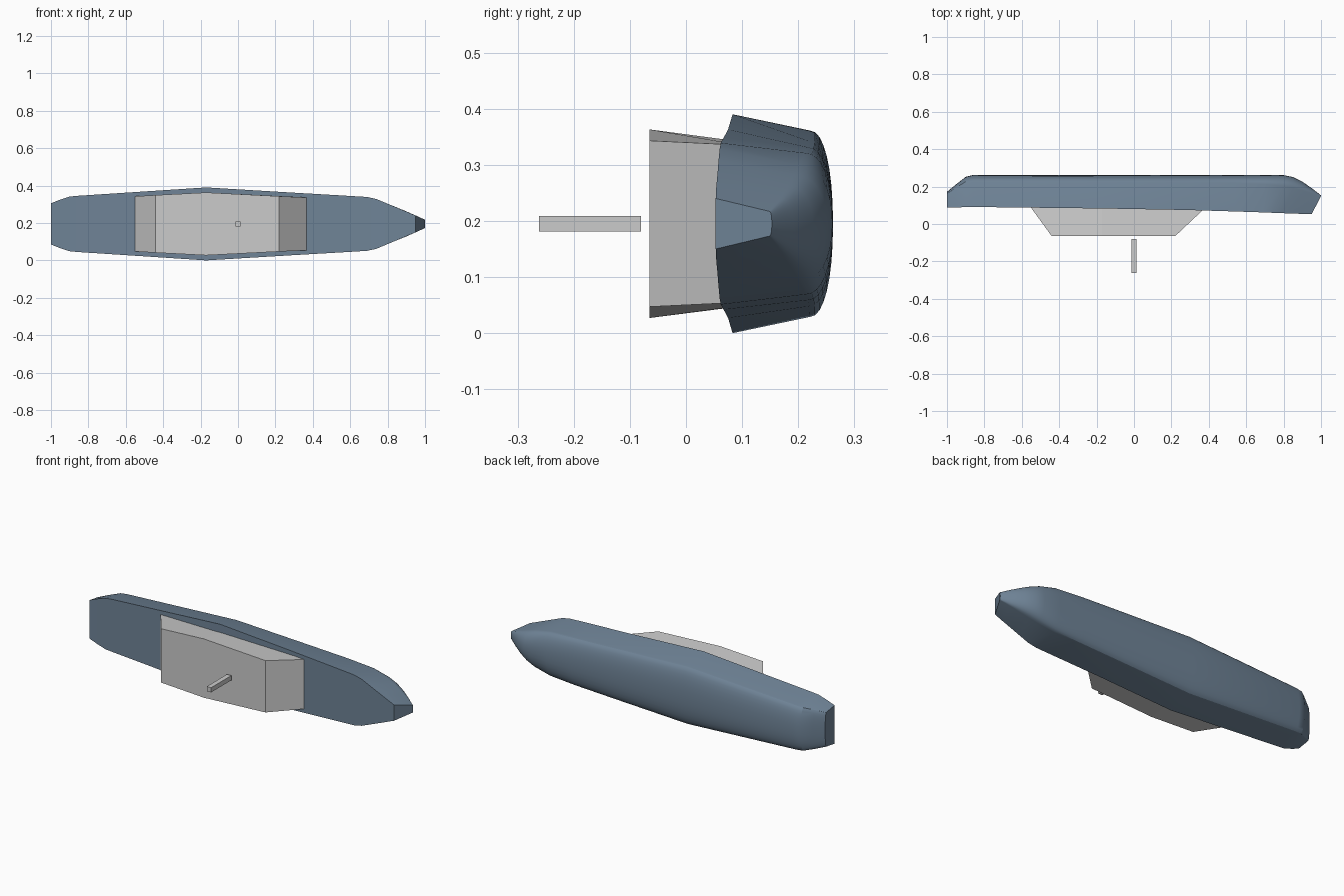
import bpy, bmesh
from math import sin, cos, pi, radians

if "Cube" in bpy.data.objects:
    bpy.data.objects.remove(bpy.data.objects["Cube"])

CZ = 0.195  # height of the ship's centreline (the ship lies on its side)


def material(name, rgb):
    m = bpy.data.materials.new(name)
    m.diffuse_color = (*rgb, 1)
    m.use_nodes = True
    m.node_tree.nodes["Principled BSDF"].inputs["Base Color"].default_value = m.diffuse_color
    return m


def loft(name, rings, mat=None, smooth=None):
    """Skin a list of equal closed rings and cap both ends."""
    bm = bmesh.new()
    vs = [[bm.verts.new(p) for p in r] for r in rings]
    n = len(rings[0])
    for a, b in zip(vs, vs[1:]):
        for i in range(n):
            j = (i + 1) % n
            bm.faces.new((a[i], a[j], b[j], b[i]))
    bm.faces.new(vs[0])
    bm.faces.new(vs[-1][::-1])
    bmesh.ops.recalc_face_normals(bm, faces=bm.faces)
    me = bpy.data.meshes.new(name)
    bm.to_mesh(me)
    bm.free()
    ob = bpy.data.objects.new(name, me)
    bpy.context.collection.objects.link(ob)
    if mat:
        me.materials.append(mat)
    if smooth:
        bpy.ops.object.select_all(action='DESELECT')
        bpy.context.view_layer.objects.active = ob
        ob.select_set(True)
        bpy.ops.object.shade_smooth_by_angle(angle=radians(smooth))
    return ob


def hull_ring(xd, d, w, xk, k, wk, b, steps=8):
    """Deck edge, then a rounded bilge from knuckle to knuckle."""
    pts = [(xd, d, CZ + w)]
    for i in range(2 * steps + 1):
        t = pi * i / (2 * steps)
        c, s = cos(t), max(sin(t), 0)
        z = wk * (1 if c > 0 else -1) * abs(c) ** 0.92
        pts.append((xk, k + (b - k) * s ** 0.92, CZ + z))
    pts.append((xd, d, CZ - w))
    return pts


# Hull stations: deck x, deck y, half width, knuckle x, knuckle y, half width, keel y
stations = [
    (-1.00, .087, .110, -1.00, .160, .098, .172),
    (-0.95, .089, .130, -0.95, .190, .113, .213),
    (-0.90, .090, .146, -0.90, .219, .125, .252),
    (-0.86, .091, .150, -0.86, .222, .128, .262),
    (-0.17, .083, .195, -0.17, .221, .166, .262),
    (0.28, .075, .168, 0.28, .220, .147, .262),
    (0.54, .067, .153, 0.54, .218, .136, .262),
    (0.69, .062, .144, 0.70, .213, .126, .262),
    (0.74, .060, .133, 0.80, .202, .104, .261),
    (0.79, .058, .112, 0.85, .192, .087, .251),
    (0.85, .056, .087, 0.90, .180, .067, .226),
    (0.90, .054, .066, 0.95, .166, .045, .192),
    (0.95, .053, .045, 1.00, .149, .022, .153),
]
blue = material("hull_blue", (0.16, 0.23, 0.31))
loft("hull", [hull_ring(*s) for s in stations], blue, 25)


def house_ring(y, outline):
    return ([(x, y, CZ + w) for x, w in outline] +
            [(x, y, CZ - w) for x, w in reversed(outline)])


# Superstructure: flared, with sloping ends
loft("superstructure", [
    house_ring(-.065, [(-.44, .154), (-.17, .168), (.22, .148)]),
    house_ring(.10, [(-.56, .147), (-.17, .146), (.395, .140)]),
])

# Mast
r = 0.0135
loft("mast", [[(sx * r, y, CZ + sz * r) for sx, sz in ((-1, -1), (1, -1), (1, 1), (-1, 1))]
              for y in (-.262, -.08)])
